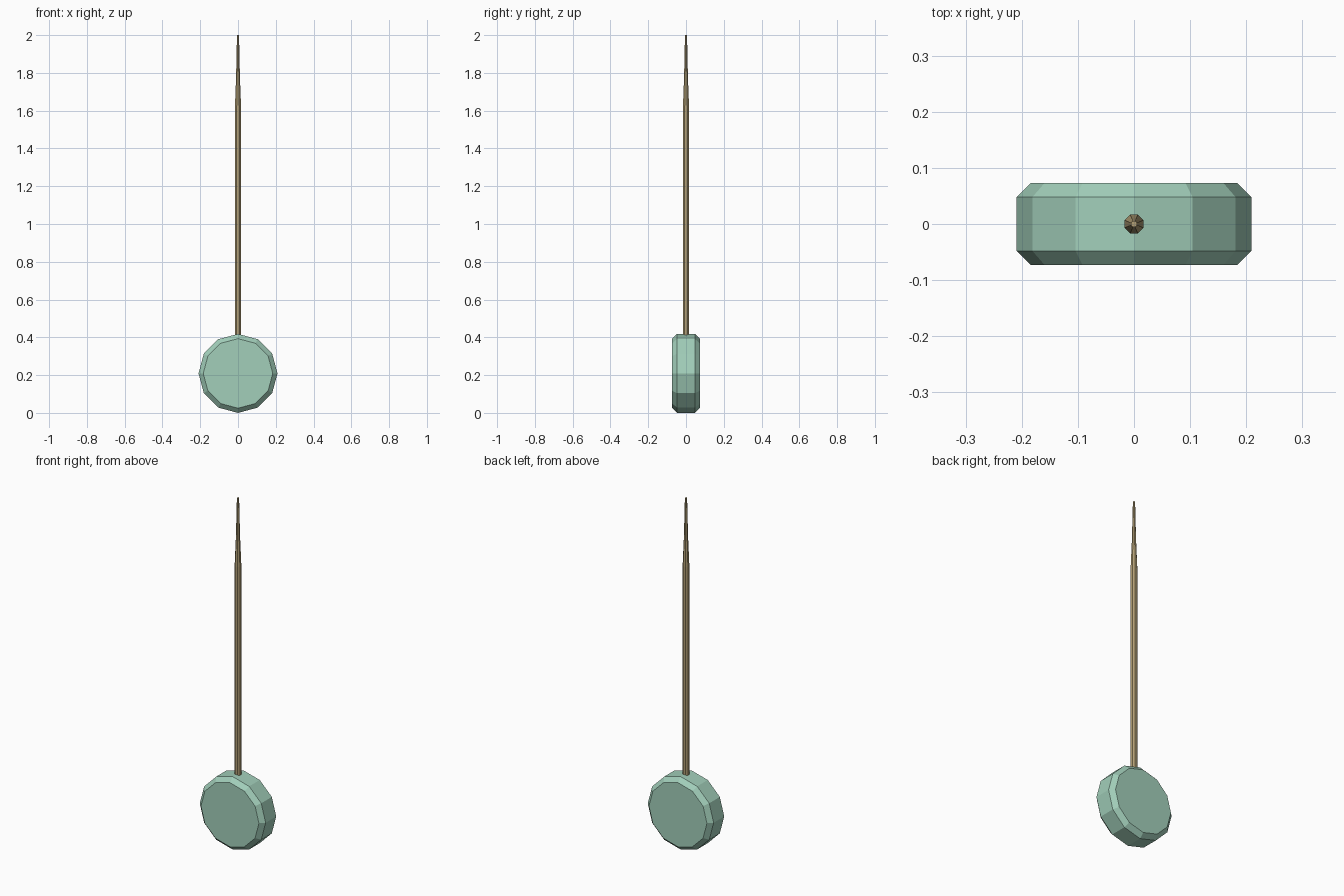
import bpy, bmesh
from math import cos, sin, pi

if "Cube" in bpy.data.objects:
    bpy.data.objects.remove(bpy.data.objects["Cube"])


def material(name, rgb):
    m = bpy.data.materials.new(name)
    m.diffuse_color = (*rgb, 1)
    m.use_nodes = True
    m.node_tree.nodes["Principled BSDF"].inputs["Base Color"].default_value = m.diffuse_color
    return m


def lathe(name, profile, sides, turn, place, mat):
    """Capped prism from (radius, height) rings; place maps local u, v, h to x, y, z."""
    bm = bmesh.new()
    rings = []
    for r, h in profile:
        angles = [2 * pi * (i + turn) / sides for i in range(sides)]
        rings.append([bm.verts.new(place(r * cos(a), r * sin(a), h)) for a in angles])
    for lo, hi in zip(rings, rings[1:]):
        for i in range(sides):
            j = (i + 1) % sides
            bm.faces.new((lo[i], lo[j], hi[j], hi[i]))
    bm.faces.new(rings[0][::-1])
    bm.faces.new(rings[-1])
    bmesh.ops.recalc_face_normals(bm, faces=bm.faces)
    mesh = bpy.data.meshes.new(name)
    bm.to_mesh(mesh)
    bm.free()
    mesh.materials.append(mat)
    obj = bpy.data.objects.new(name, mesh)
    bpy.context.collection.objects.link(obj)
    return obj


green = material("pale_green", (0.36, 0.62, 0.49))
brass = material("brass", (0.45, 0.35, 0.18))

# Twelve-sided bob with chamfered rims, facing front and back
R = 0.209
lathe("pendulum_bob", [(0.184, -0.073), (R, -0.048), (R, 0.048), (0.184, 0.073)],
      12, 0, lambda u, v, h: (u, h, R + v), green)

# Slender eight-sided rod, tapering in two stages at the top
lathe("pendulum_rod", [(0.018, 0.39), (0.018, 1.61), (0.011, 1.78), (0.006, 2.0)],
      8, 0.5, lambda u, v, h: (u, v, h), brass)
